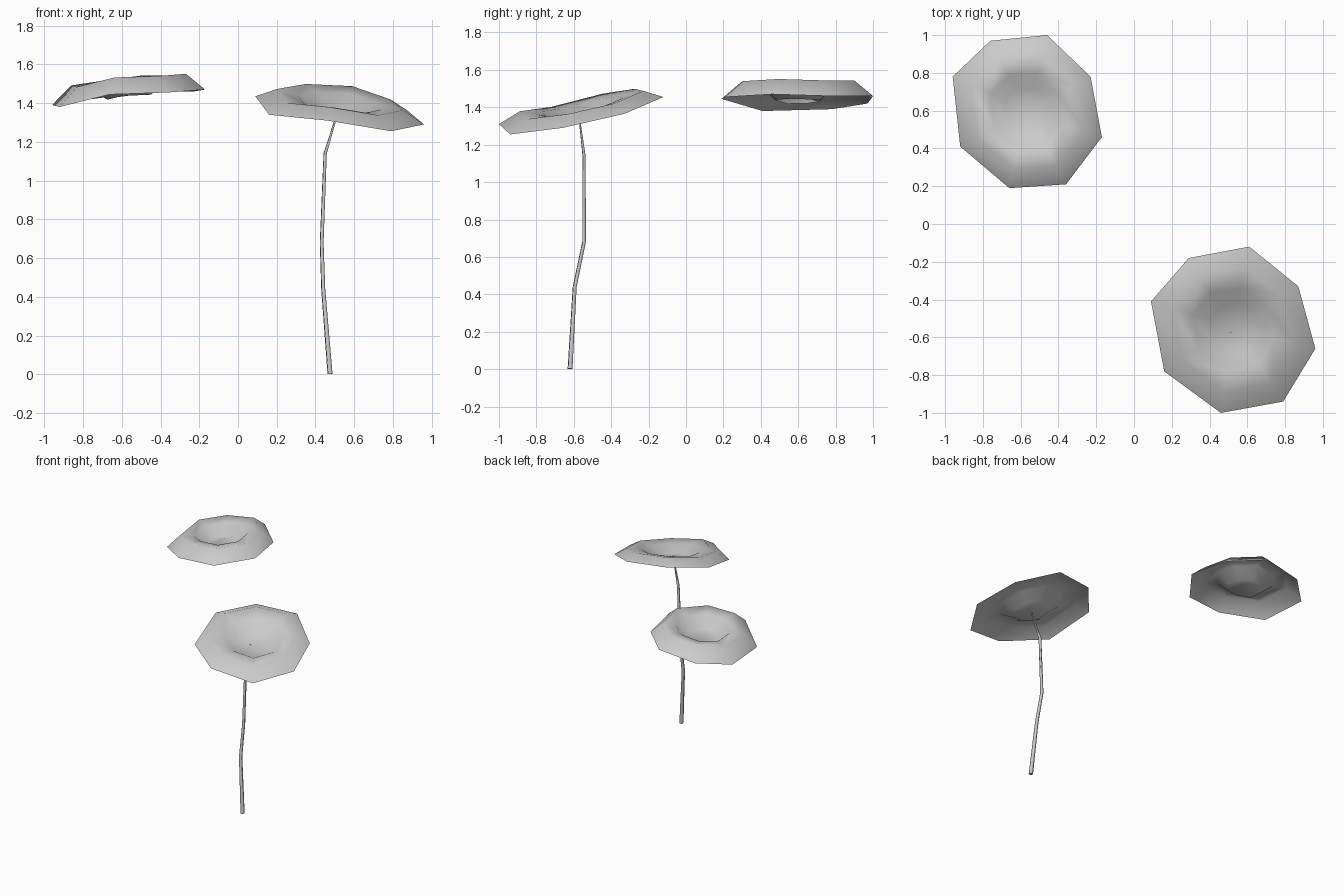
import bpy, bmesh
from mathutils import Vector

cube = bpy.data.objects.get("Cube")
if cube:
    bpy.data.objects.remove(cube, do_unlink=True)

# One plain grey
GREY = (0.6, 0.6, 0.6, 1)
grey = bpy.data.materials.new("plain_grey")
grey.use_nodes = True
grey.diffuse_color = GREY
grey.node_tree.nodes["Principled BSDF"].inputs["Base Color"].default_value = GREY


def leaf_pad(name, rim, rings, centre_lift):
    """Open eight-sided leaf sheet: rim, raised crest and central dimple."""
    rim = [Vector(p) for p in rim]
    centre = sum(rim, Vector()) / len(rim)
    bm = bmesh.new()
    loops = []
    for scale, lift in rings:
        loops.append([bm.verts.new(centre.lerp(p, scale) + Vector((0, 0, lift)))
                      for p in rim])
    middle = bm.verts.new(centre + Vector((0, 0, centre_lift)))
    n = len(rim)
    for outer, inner in zip(loops, loops[1:]):
        for i in range(n):
            j = (i + 1) % n
            bm.faces.new((outer[j], outer[i], inner[i], inner[j]))
    for i in range(n):
        bm.faces.new((loops[-1][(i + 1) % n], loops[-1][i], middle))
    for f in bm.faces:
        f.smooth = True
    mesh = bpy.data.meshes.new(name)
    bm.to_mesh(mesh)
    bm.free()
    mesh.materials.append(grey)
    obj = bpy.data.objects.new(name, mesh)
    bpy.context.collection.objects.link(obj)
    return obj


# Back right leaf, without a stem
leaf_pad("back_leaf",
         [(-.96, .78, 1.39), (-.76, .97, 1.42), (-.46, 1, 1.46), (-.23, .78, 1.46),
          (-.17, .46, 1.47), (-.36, .21, 1.455), (-.66, .19, 1.445), (-.92, .41, 1.38)],
         [(1, 0), (.75, .09), (.5, .075), (.3, 0)], .03)

# Front left leaf, tilted towards the front
leaf_pad("front_leaf",
         [(.09, -.41, 1.435), (.29, -.18, 1.47), (.61, -.12, 1.455), (.87, -.33, 1.365),
          (.96, -.66, 1.29), (.79, -.94, 1.255), (.46, -1, 1.31), (.16, -.78, 1.34)],
         [(1, 0), (.75, .055), (.5, .04), (.3, -.02)], -.01)

# Thin bent stem that tapers up to the front leaf
curve = bpy.data.curves.new("stem", "CURVE")
curve.dimensions = "3D"
curve.bevel_depth = .016
curve.bevel_resolution = 0
curve.use_fill_caps = True
path = [(.475, -.62, .002, 1), (.44, -.595, .44, .8), (.432, -.545, .68, .75),
        (.45, -.545, 1.14, .65), (.515, -.572, 1.355, .25)]
spline = curve.splines.new("POLY")
spline.points.add(len(path) - 1)
for point, (x, y, z, r) in zip(spline.points, path):
    point.co = (x, y, z, 1)
    point.radius = r
curve.materials.append(grey)
stem = bpy.data.objects.new("stem", curve)
bpy.context.collection.objects.link(stem)
